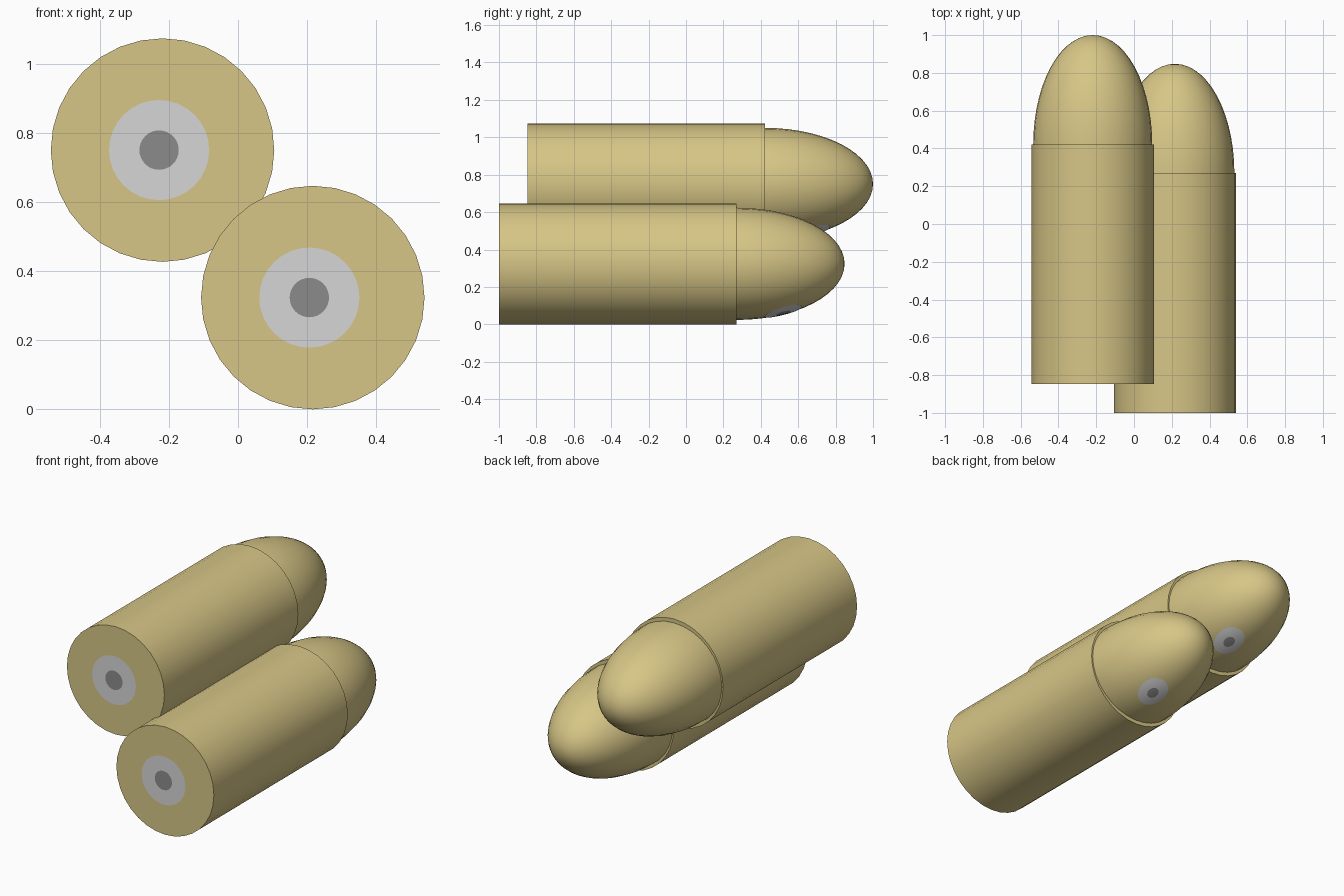
import bpy, bmesh, math
from mathutils import Vector

if "Cube" in bpy.data.objects:
    bpy.data.objects.remove(bpy.data.objects["Cube"])

SEG = 32
R = 0.3235                                # case radius
CASE_LEN = 1.27
NOSE = Vector((0.315, 0.578, 0.30))       # bullet half sizes


def material(name, rgb):
    m = bpy.data.materials.new(name)
    m.diffuse_color = (*rgb, 1.0)
    m.use_nodes = True
    m.node_tree.nodes["Principled BSDF"].inputs["Base Color"].default_value = m.diffuse_color
    return m


BRASS = material("brass", (0.68, 0.565, 0.24))
LIGHT = material("light_grey", (0.67, 0.67, 0.67))
DARK = material("dark_grey", (0.26, 0.26, 0.26))


def build(name, rings, mat, loc, outward=None, caps=(True, True)):
    """Bridge rings of points; a one-point ring is a pole. Caps close the ends."""
    bm = bmesh.new()
    vs = [[bm.verts.new(p) for p in ring] for ring in rings]
    for a, b in zip(vs, vs[1:]):
        n = max(len(a), len(b))
        for i in range(n):
            j = (i + 1) % n
            if len(a) == 1:
                bm.faces.new((a[0], b[i], b[j]))
            elif len(b) == 1:
                bm.faces.new((a[i], b[0], a[j]))
            else:
                bm.faces.new((a[i], b[i], b[j], a[j]))
    for ring, cap in zip((vs[0], vs[-1]), caps):
        if cap and len(ring) > 2:
            bm.faces.new(ring)
    bmesh.ops.recalc_face_normals(bm, faces=bm.faces)
    if outward is not None:
        bm.normal_update()
        flip = [f for f in bm.faces if f.normal.dot(Vector(outward)) < 0]
        bmesh.ops.reverse_faces(bm, faces=flip)
    for f in bm.faces:
        f.smooth = True
    me = bpy.data.meshes.new(name)
    bm.to_mesh(me)
    bm.free()
    me.set_sharp_from_angle(angle=math.radians(30))
    me.materials.append(mat)
    ob = bpy.data.objects.new(name, me)
    ob.location = loc
    bpy.context.collection.objects.link(ob)


def circle(rx, rz, y, cx=0.0):
    return [(cx + rx * math.cos(2 * math.pi * i / SEG), y,
             rz * math.sin(2 * math.pi * i / SEG)) for i in range(SEG)]


def underside_point(x, y, lift):
    """Point on the lower surface of the bullet."""
    k = max(0.0, 1 - (x / NOSE.x) ** 2 - (y / NOSE.y) ** 2)
    return (x, y, -NOSE.z * math.sqrt(k) - lift)


def spot(scale, lift):
    rings = [[underside_point(0.08, 0.25, lift)]]
    for k in range(1, 6):
        r = scale * k / 5
        rings.append([underside_point(0.08 + 0.075 * r * math.cos(2 * math.pi * i / SEG),
                                      0.25 + 0.10 * r * math.sin(2 * math.pi * i / SEG), lift)
                      for i in range(SEG)])
    return rings


def cartridge(prefix, x, y, z):
    base = (x, y, z)
    mouth = (x, y + CASE_LEN, z)
    # cylindrical case
    build(prefix + "_case", [circle(R, R, 0), circle(R, R, CASE_LEN)], BRASS, base)
    # primer rings painted on the base
    build(prefix + "_primer_ring", [circle(0.145, 0.145, -0.001, -0.01)], LIGHT, base,
          (0, -1, 0), (True, False))
    build(prefix + "_primer_centre", [circle(0.057, 0.057, -0.002, -0.01)], DARK, base,
          (0, -1, 0), (True, False))
    # rounded bullet, slightly sunk into the case
    rings = [circle(NOSE.x, NOSE.z, -0.02)]
    for k in range(14):
        t = math.pi / 2 * k / 14
        rings.append(circle(NOSE.x * math.cos(t), NOSE.z * math.cos(t), NOSE.y * math.sin(t)))
    rings.append([(0, NOSE.y, 0)])
    build(prefix + "_bullet", rings, BRASS, mouth)
    # spot on the bullet underside
    build(prefix + "_spot_ring", spot(1.0, 0.003), LIGHT, mouth, (0, 0, -1), (False, False))
    build(prefix + "_spot_centre", spot(0.38, 0.005), DARK, mouth, (0, 0, -1), (False, False))


cartridge("upper", -0.2185, -0.848, 0.7505)
cartridge("lower", 0.2165, -1.0, R)
